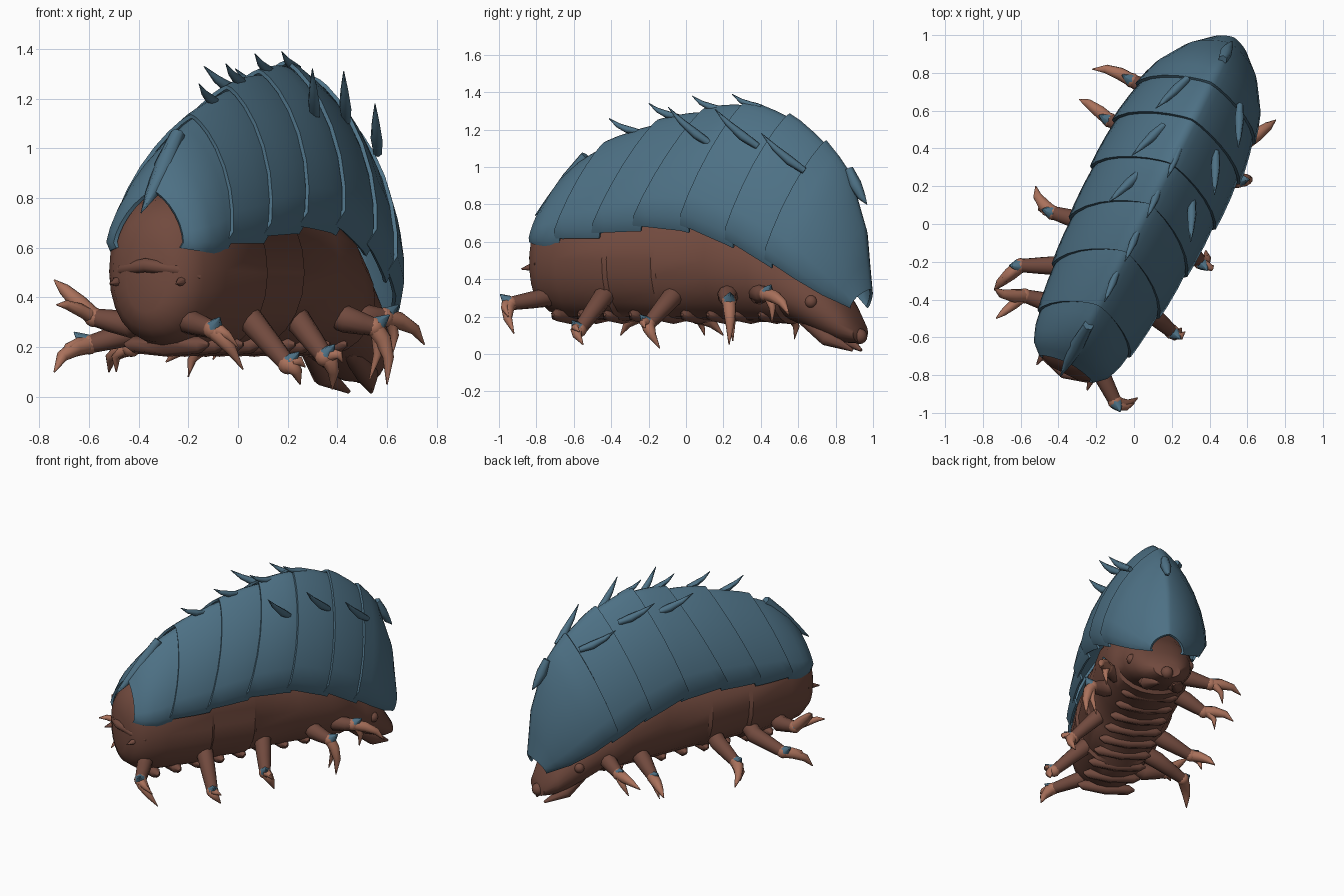
import bpy, bmesh, math
from mathutils import Vector

cube = bpy.data.objects.get("Cube")
if cube:
    bpy.data.objects.remove(cube, do_unlink=True)


def material(name, rgb):
    m = bpy.data.materials.new(name)
    m.use_nodes = True
    m.diffuse_color = (*rgb, 1)
    m.node_tree.nodes["Principled BSDF"].inputs["Base Color"].default_value = (*rgb, 1)
    return m


BLUE = material("slate blue", (0.075, 0.165, 0.235))
BROWN = material("dark brown", (0.165, 0.068, 0.048))
TAN = material("light brown", (0.40, 0.165, 0.105))


def place(lat, along, z):
    """Body coordinates (sideways, tail to head, height) to world."""
    return Vector((0.1 + 0.45 * along + 0.89 * lat, 0.14 + 0.89 * along - 0.45 * lat, z))


def finish(name, bm, mat, angle=40):
    bmesh.ops.recalc_face_normals(bm, faces=bm.faces)
    me = bpy.data.meshes.new(name)
    bm.to_mesh(me)
    bm.free()
    me.materials.append(mat)
    ob = bpy.data.objects.new(name, me)
    bpy.context.collection.objects.link(ob)
    bpy.ops.object.select_all(action='DESELECT')
    bpy.context.view_layer.objects.active = ob
    ob.select_set(True)
    bpy.ops.object.shade_smooth_by_angle(angle=math.radians(angle))
    return ob


def loft(name, rings, mat, closed=True, angle=40):
    bm = bmesh.new()
    rows = [[bm.verts.new(p) for p in ring] for ring in rings]
    n = len(rows[0])
    for a, b in zip(rows, rows[1:]):
        for i in range(n if closed else n - 1):
            j = (i + 1) % n
            bm.faces.new((a[i], a[j], b[j], b[i]))
    if closed:
        bm.faces.new(rows[0])
        bm.faces.new(rows[-1])
    return finish(name, bm, mat, angle)


def tube(name, pts, radii, mat, sides=8):
    pts = [Vector(p) for p in pts]
    rings = []
    for i, (p, r) in enumerate(zip(pts, radii)):
        t = (pts[min(i + 1, len(pts) - 1)] - pts[max(i - 1, 0)]).normalized()
        u = t.cross(Vector((0.31, 0.2, 0.93))).normalized()
        v = t.cross(u)
        rings.append([p + r * (u * math.cos(k * math.tau / sides) + v * math.sin(k * math.tau / sides))
                      for k in range(sides)])
    return loft(name, rings, mat, angle=60)


def ball(name, centre, radius, mat):
    bm = bmesh.new()
    bmesh.ops.create_uvsphere(bm, u_segments=12, v_segments=8, radius=radius)
    bmesh.ops.translate(bm, verts=bm.verts, vec=centre)
    return finish(name, bm, mat, 60)


# Shell outline from tail to head: lower edge (along, z, half width), ridge (along, z)
KEYS = [(-1.02, .60, .15, -.98, .81), (-.97, .60, .21, -.89, .93),
        (-.89, .60, .245, -.78, 1.03), (-.82, .62, .265, -.63, 1.12),
        (-.56, .65, .31, -.30, 1.24), (-.30, .69, .34, -.02, 1.30),
        (0, .69, .36, .22, 1.335), (.27, .61, .365, .48, 1.26),
        (.50, .50, .34, .70, 1.11), (.63, .42, .30, .81, .97),
        (.76, .34, .22, .91, .68), (.88, .28, .11, .945, .36)]
HEIGHTS = [0, .09, .24, .42, .6, .75, .87, .95, .985, 1]


def shell_key(p):
    p = min(max(p, 0), len(KEYS) - 1)
    i = min(int(p), len(KEYS) - 2)
    return [a + (b - a) * (p - i) for a, b in zip(KEYS[i], KEYS[i + 1])]


def shell_row(p, grow, drop):
    sb, zb, w, st, zt = shell_key(p)
    row = []
    for side in (-1, 1):
        for t in (HEIGHTS if side < 0 else HEIGHTS[-2::-1]):
            lat = w * grow * (1 - t ** 1.85) ** 0.78 * (0.9 if t == 0 else 1)
            z = zb + (zt - zb) * t + (grow - 1) * 0.5 * t - drop * (1 - t) ** 3
            row.append(place(side * lat, sb + (st - sb) * t, z))
    return row


# Overlapping armour plates
SPANS = [(0, 3)] + [(i, i + 1) for i in range(3, 8)] + [(8, 11)]
for number, (a, b) in enumerate(SPANS):
    long_plate = b - a > 1
    fractions = [-.03, .15, .33, .5, .67, .85, 1.03] if long_plate else [-.07, .2, .6, .9, 1.08]
    rows = []
    for f in fractions:
        grow = 1.03 - 0.055 * max(f, 0) ** 2
        rows.append(shell_row(a + (b - a) * f, grow, 0.03 * f))
    plate = loft("armour_plate_%d" % (number + 1), rows, BLUE, closed=False, angle=70)
    solid = plate.modifiers.new("thickness", 'SOLIDIFY')
    solid.thickness = 0.016
    solid.offset = 0
    crisp = plate.modifiers.new("crisp rims", 'EDGE_SPLIT')
    crisp.split_angle = math.radians(65)

# Body with stepped folds, narrowing into the lowered head: along, z low, z high, half width
SECTIONS = [(-1.045, .34, .62, .09), (-1.015, .27, .71, .165), (-.95, .22, .79, .215),
            (-.82, .19, .83, .25), (-.52, .175, .82, .285), (-.5, .19, .82, .27),
            (-.22, .18, .82, .30), (-.2, .19, .82, .285), (.1, .18, .82, .30),
            (.35, .17, .74, .285), (.48, .16, .62, .265), (.5, .18, .6, .25),
            (.62, .13, .50, .23), (.74, .08, .39, .19), (.82, .06, .28, .15),
            (.89, .06, .17, .09)]
rings = []
for s, low, high, w in SECTIONS:
    ring = []
    for k in range(24):
        c, h = math.cos(k * math.tau / 24), math.sin(k * math.tau / 24)
        bulge = 0.85 if h > 0 else 0.95
        ring.append(place(w * math.copysign(abs(c) ** bulge, c), s,
                          (low + high) / 2 + (high - low) / 2 * math.copysign(abs(h) ** 0.95, h)))
    rings.append(ring)
loft("body", rings, BROWN)

# Belly folds
for k in range(9):
    s = -.86 + k * .155
    tube("belly_fold_%d" % (k + 1), [place(x, s, .2 + abs(x) * .06) for x in (-.19, -.15, 0, .15, .19)],
         [.008, .034, .04, .034, .008], BROWN, 6)

# Face: eyes, nose, jaws
for side in (-1, 1):
    ball("eye", place(side * .19, .69, .28), .035, BROWN)
    tube("jaw", [place(side * .09, .60, .19), place(side * .10, .74, .085), place(side * .05, .87, .02)],
         [.04, .045, .008], BROWN)
ball("nose", place(0, .885, .095), .042, BROWN)

# Small spines and fold at the tail end
for side in (-1, 1):
    tube("tail_spine", [place(side * .14, -.98, .47), place(side * .15, -1.07, .455)], [.03, .004], BROWN)
tube("tail_fold", [place(x, -1.045 + 2.2 * x * x, .53 - 1.2 * x * x) for x in (-.2, -.12, 0, .12, .2)],
     [.01, .025, .03, .025, .01], BROWN)


def spike(name, base, tip, r):
    base, tip = Vector(base), Vector(tip)
    bow = Vector((0, 0, -0.015))
    tube(name, [base, base.lerp(tip, .35) + bow, base.lerp(tip, .7) + bow, tip],
         [r * .7, r, r * .65, .002], BLUE, 6)


# Side spikes, set higher on the right flank, and single ridge spikes
for n, (s, z) in enumerate([(.09, 1.12), (.37, 1.11), (.65, .98)]):
    spike("left_side_spike_%d" % (n + 1), place(.19, s, z), place(.285, s - .21, z + .20), .026)
    spike("right_side_spike_%d" % (n + 1), place(-.12, s, z + .09), place(-.20, s - .22, z + .21), .026)
for n, (s, z) in enumerate([(-.44, 1.19), (-.2, 1.27), (.06, 1.31), (.3, 1.32)]):
    spike("ridge_spike_%d" % (n + 1), place(.01, s, z), place(.02, s - .17, z + .07), .02)
spike("tail_spike", place(0, -.76, 1.06), place(-.01, -1.07, .74), .042)
spike("head_spike", place(0, .82, .99), place(0, .93, .80), .035)

# Legs: hip, ankle, claw tip, second claw tip
LEGS = {
    "left_leg_1": ((-.22, -.70, .31), (-.10, -.94, .27), (.02, -.92, .11), (.0, -.95, .2)),
    "left_leg_2": ((.05, -.44, .31), (.20, -.57, .13), (.25, -.55, .05), (.27, -.57, .12)),
    "left_leg_3": ((.24, -.07, .31), (.35, -.20, .16), (.38, -.14, .03), (.42, -.22, .14)),
    "left_leg_4": ((.44, .22, .31), (.55, .23, .28), (.60, .23, .05), (.53, .25, .07)),
    "left_leg_5": ((.50, .39, .32), (.59, .43, .32), (.75, .55, .21), (.62, .46, .17)),
    "right_leg_1": ((-.44, -.42, .29), (-.58, -.38, .32), (-.74, -.34, .47), (-.73, -.50, .37)),
    "right_leg_2": ((-.38, -.22, .27), (-.60, -.22, .21), (-.74, -.35, .10), (-.70, -.32, .16)),
    "right_leg_3": ((-.26, .01, .27), (-.43, .06, .20), (-.52, .20, .10), (-.49, .1, .1)),
    "right_leg_4": ((-.02, .50, .27), (-.13, .55, .20), (-.29, .66, .14), (-.2, .58, .08)),
    "right_leg_5": ((.12, .69, .30), (-.01, .76, .27), (-.22, .82, .24), (-.1, .78, .15)),
}


def claw(name, start, tip, r):
    mid = start.lerp(tip, .5)
    out = Vector((mid.x - .1, mid.y - .14, 0)).normalized() * .025 + Vector((0, 0, .02))
    tube(name, [start, start.lerp(tip, .28) + out * .8, start.lerp(tip, .62) + out, tip],
         [r, r * .95, r * .65, .003], TAN)


for name, points in LEGS.items():
    hip, ankle, tip, second = map(Vector, points)
    # Root each leg inside the body
    along = (hip.x - .1) * .45 + (hip.y - .14) * .89
    root = hip.lerp(place(0, along, .4), .45)
    tube(name, [root, hip, hip.lerp(ankle, .55), ankle], [.055, .055, .045, .036], BROWN, 10)
    ball(name + "_joint", ankle, .04, TAN)
    claw(name + "_claw", ankle, tip, .037)
    claw(name + "_small_claw", ankle, second, .028)
    outward = Vector((ankle.x - hip.x, ankle.y - hip.y, 0)).normalized()
    spur = outward * .06 + Vector((0, 0, .05))
    tube(name + "_spur", [ankle + spur * .3, ankle + spur], [.034, .003], BLUE, 6)
